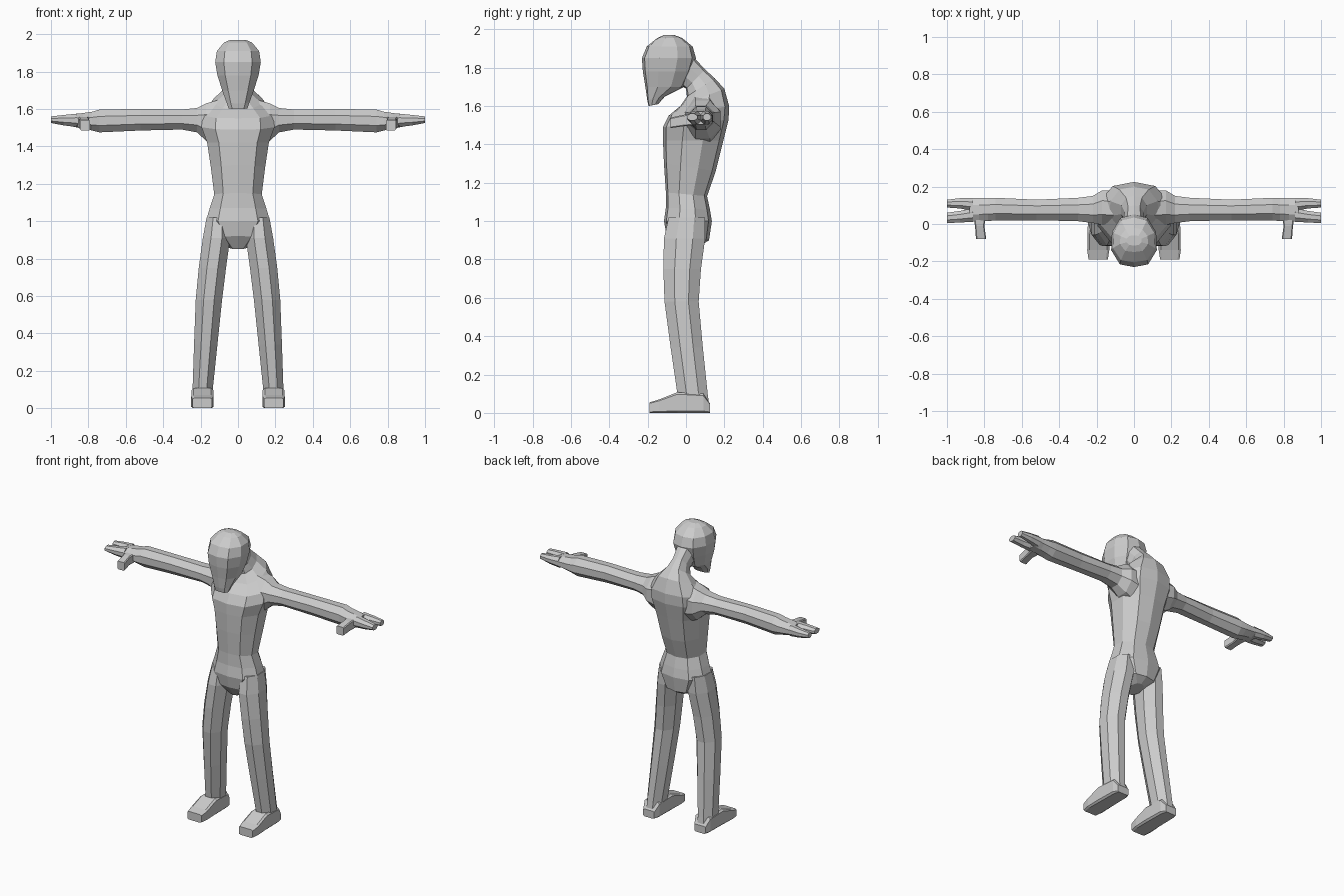
import bpy, bmesh

mat = bpy.data.materials.new("light grey")
mat.diffuse_color = (0.6, 0.6, 0.6, 1)


def loft(name, rings, mirror=False):
    """Skin a list of equal-length closed rings and cap both ends."""
    bm = bmesh.new()
    vr = [[bm.verts.new(p) for p in r] for r in rings]
    n = len(rings[0])
    for a, b in zip(vr, vr[1:]):
        for i in range(n):
            j = (i + 1) % n
            bm.faces.new((a[i], a[j], b[j], b[i]))
    bm.faces.new(vr[0])
    bm.faces.new(vr[-1])
    bmesh.ops.recalc_face_normals(bm, faces=bm.faces)
    me = bpy.data.meshes.new(name)
    bm.to_mesh(me)
    bm.free()
    me.materials.append(mat)
    ob = bpy.data.objects.new(name, me)
    bpy.context.collection.objects.link(ob)
    if mirror:
        # origins sit on the centre line, so x mirrors to the other side
        ob.modifiers.new("other_side", 'MIRROR').use_axis[0] = True
    return ob


def body_ring(fy, fz, by, bz, w):
    """Symmetric ten-sided ring leaning from a front point to a back point."""
    half = [(0, 0), (.62, .05), (1, .32), (.97, .66), (.6, .93), (0, 1)]
    pts = half + [(-x, t) for x, t in half[-2:0:-1]]
    return [(x * w, fy + (by - fy) * t, fz + (bz - fz) * t) for x, t in pts]


def octagon(u0, u1, v0, v1, c=.3):
    """Chamfered rectangle in two coordinates."""
    a, b = (u1 - u0) * c, (v1 - v0) * c
    return [(u0 + a, v0), (u1 - a, v0), (u1, v0 + b), (u1, v1 - b),
            (u1 - a, v1), (u0 + a, v1), (u0, v1 - b), (u0, v0 + b)]


def x_ring(x, y0, y1, z0, z1, c=.3):
    return [(x, y, z) for y, z in octagon(y0, y1, z0, z1, c)]


def y_ring(y, x0, x1, z0, z1, c=.1):
    return [(x, y, z) for x, z in octagon(x0, x1, z0, z1, c)]


def z_ring(z, x0, x1, y0, y1, c=.3):
    return [(x, y, z) for x, y in octagon(x0, x1, y0, y1, c)]


# Torso with hunched back, running on into the forward-leaning neck
loft("torso_and_neck", [body_ring(*r) for r in [
    (-.05, .85, .07, .87, .045), (-.10, .92, .12, .90, .12),
    (-.115, 1.0, .135, 1.0, .172), (-.105, 1.07, .125, 1.06, .152),
    (-.105, 1.15, .11, 1.13, .127), (-.115, 1.3, .155, 1.26, .145),
    (-.12, 1.42, .195, 1.42, .165), (-.12, 1.49, .222, 1.53, .195),
    (-.09, 1.55, .225, 1.6, .19), (-.03, 1.6, .2, 1.69, .13),
    (.005, 1.65, .15, 1.745, .07), (0, 1.69, .10, 1.79, .052),
    (-.04, 1.72, .045, 1.85, .06)]])

# Head narrowing down to the long chin
loft("head", [body_ring(f, z, b, z + dz, w) for z, dz, w, f, b in [
    (1.60, .01, .05, -.195, -.145), (1.63, .02, .062, -.202, -.11),
    (1.70, 0, .085, -.212, -.01), (1.78, 0, .11, -.225, .03),
    (1.85, 0, .122, -.23, .052), (1.91, 0, .113, -.205, .035),
    (1.955, 0, .075, -.15, -.02), (1.97, 0, .04, -.115, -.06)]])

# Arms with flared shoulders and wrists, ending at the palms
loft("arms", [x_ring(*r) for r in [
    (.10, -.01, .18, 1.40, 1.65), (.17, -.005, .18, 1.43, 1.63),
    (.22, .005, .15, 1.475, 1.605), (.30, .015, .14, 1.49, 1.597),
    (.52, .02, .13, 1.485, 1.60), (.74, .02, .14, 1.475, 1.597),
    (.78, .015, .14, 1.485, 1.585), (.83, .015, .138, 1.495, 1.578),
    (.88, .012, .138, 1.505, 1.572)]], True)

# Two split, tapering finger groups per hand
loft("back_fingers", [x_ring(*r) for r in [
    (.86, .07, .138, 1.503, 1.575), (.93, .083, .138, 1.512, 1.568),
    (1.0, .088, .13, 1.525, 1.56)]], True)
loft("front_fingers", [x_ring(*r) for r in [
    (.86, .012, .085, 1.503, 1.575), (.93, .008, .07, 1.512, 1.568),
    (1.0, .005, .06, 1.525, 1.56)]], True)

# Thumbs poking forward
loft("thumbs", [y_ring(*r) for r in [
    (.05, .79, .86, 1.50, 1.56), (-.01, .80, .85, 1.495, 1.555),
    (-.08, .79, .845, 1.485, 1.54)]], True)

# Legs spread slightly outward
loft("legs", [z_ring(*r) for r in [
    (1.02, .05, .168, -.09, .10), (.91, .042, .188, -.115, .10),
    (.75, .064, .21, -.118, .078), (.58, .085, .226, -.112, .066),
    (.34, .11, .235, -.08, .088), (.10, .135, .243, -.045, .113),
    (.03, .135, .245, -.045, .122)]], True)

# Wedge feet
loft("feet", [y_ring(*r) for r in [
    (.125, .15, .232, 0, .05), (.09, .135, .245, 0, .10),
    (-.045, .132, .248, 0, .108), (-.14, .132, .25, 0, .07),
    (-.19, .14, .243, 0, .055)]], True)
